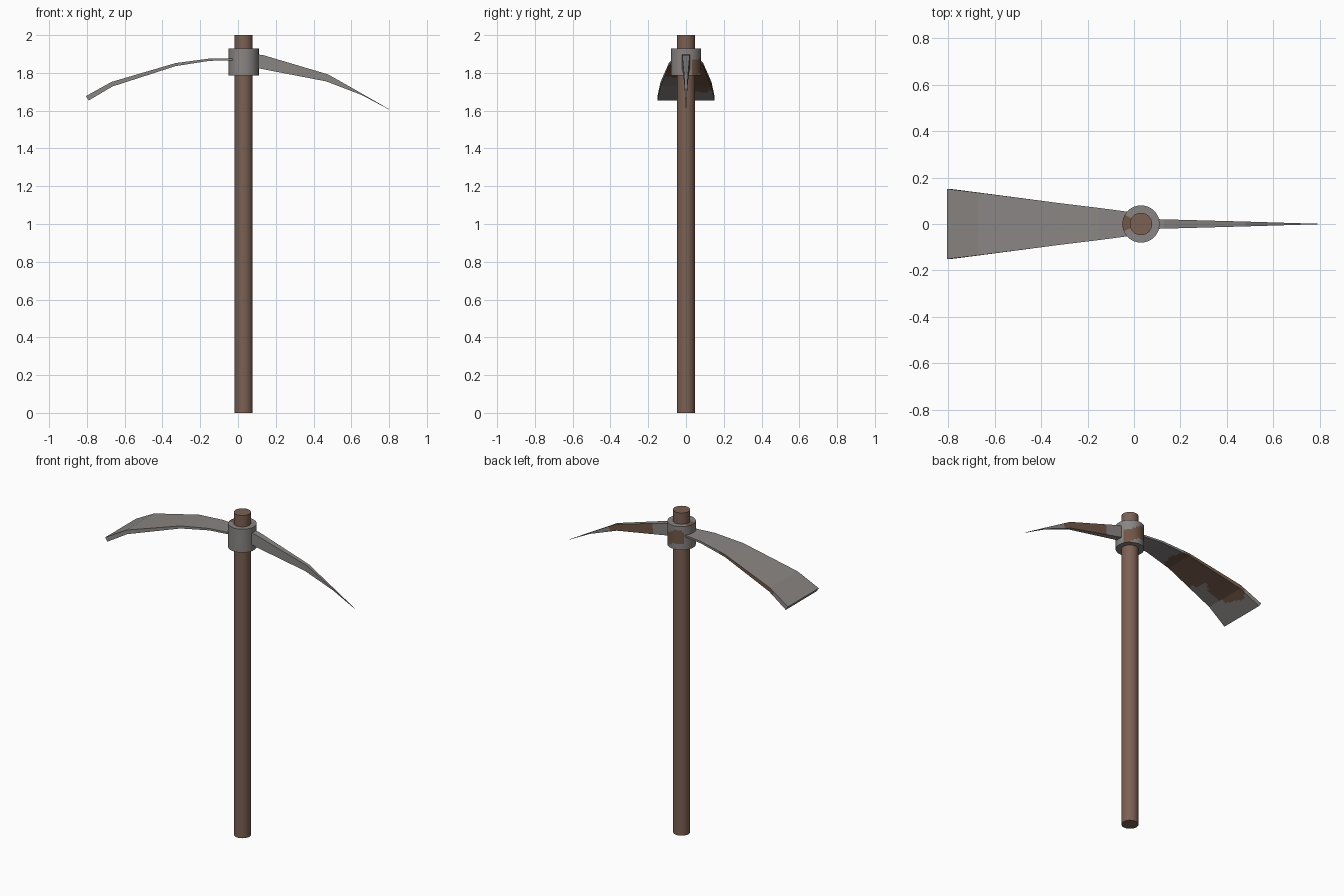
import bpy, bmesh, math

cube = bpy.data.objects.get("Cube")
if cube:
    bpy.data.objects.remove(cube, do_unlink=True)


def material(name, rgb):
    m = bpy.data.materials.new(name)
    m.use_nodes = True
    m.diffuse_color = (*rgb, 1)
    m.node_tree.nodes["Principled BSDF"].inputs["Base Color"].default_value = (*rgb, 1)
    return m


wood = material("brown_wood", (0.20, 0.118, 0.085))
steel = material("grey_steel", (0.25, 0.235, 0.227))
rust = material("brown_rust", (0.165, 0.095, 0.062))
AXIS = 0.03  # x of the handle's axis


def finish(name, bm, mats, rusty=None, smooth=False):
    """Turn a bmesh into an object; faces that pass the rusty rule get slot 1."""
    bmesh.ops.recalc_face_normals(bm, faces=bm.faces)
    bm.normal_update()
    for f in bm.faces:
        if rusty and rusty(f.calc_center_median(), f.normal):
            f.material_index = 1
    mesh = bpy.data.meshes.new(name)
    bm.to_mesh(mesh)
    bm.free()
    for m in mats:
        mesh.materials.append(m)
    ob = bpy.data.objects.new(name, mesh)
    bpy.context.collection.objects.link(ob)
    if smooth:
        bpy.ops.object.select_all(action="DESELECT")
        ob.select_set(True)
        bpy.context.view_layer.objects.active = ob
        bpy.ops.object.shade_smooth_by_angle(angle=math.radians(35))
    return ob


def bridge(bm, loops, closed=False):
    pairs = list(zip(loops, loops[1:]))
    if closed:
        pairs.append((loops[-1], loops[0]))
    for a, b in pairs:
        n = len(a)
        for i in range(n):
            j = (i + 1) % n
            bm.faces.new((a[i], a[j], b[j], b[i]))


def tapered_bar(name, stations, columns, cuts, rusty):
    """Loft flat sections given as (x, top z, bottom x, bottom z, half width)."""
    rows = [stations[0]]
    for a, b in zip(stations, stations[1:]):
        for k in range(1, cuts + 1):
            rows.append([p + (q - p) * k / cuts for p, q in zip(a, b)])
    bm = bmesh.new()
    loops = []
    for x, top, low_x, low, half in rows:
        ys = [half * (2 * i / columns - 1) for i in range(columns + 1)]
        loops.append([bm.verts.new((x, y, top)) for y in ys]
                     + [bm.verts.new((low_x, y, low)) for y in reversed(ys)])
    bridge(bm, loops)
    bm.faces.new(loops[0])
    bm.faces.new(loops[-1])
    return finish(name, bm, [steel, rust], rusty)


# Handle: plain round pole
bm = bmesh.new()
bmesh.ops.create_cone(bm, cap_ends=True, segments=32, radius1=0.048, radius2=0.048, depth=2)
bmesh.ops.translate(bm, verts=bm.verts, vec=(AXIS, 0, 1))
finish("handle", bm, [wood], smooth=True)


# Collar: ring around the handle, rusted at the back and on part of its rim
def collar_rust(c, n):
    angle = math.degrees(math.atan2(c.y, c.x - AXIS)) % 360
    if n.z > 0.5:
        return 150 < angle < 205
    lift = 0.02 * math.sin(math.radians(angle * 2.5))
    return 24 < angle < 132 and 1.805 < c.z + lift < 1.885


profile = [(0.046, 1.785)]
profile += [(0.08, 1.785 + 0.145 * i / 12) for i in range(13)]
profile += [(0.046, 1.93)]
bm = bmesh.new()
rings = []
for r, z in profile:
    rings.append([bm.verts.new((AXIS + r * math.cos(t), r * math.sin(t), z))
                  for t in (math.tau * i / 48 for i in range(48))])
bridge(bm, rings, closed=True)
finish("collar", bm, [steel, rust], collar_rust, smooth=True)

# Spike: narrow pointed arm, rusted on its back side
tapered_bar("spike", [
    (0.09, 1.898, 0.09, 1.828, 0.021),
    (0.13, 1.895, 0.13, 1.82, 0.02),
    (0.477, 1.792, 0.467, 1.755, 0.0105),
    (0.657, 1.69, 0.657, 1.682, 0.005),
    (0.80, 1.608, 0.80, 1.606, 0.0008),
], 1, 8, lambda c, n: n.y > 0.5 and 0.2 < c.x < 0.51)

# Blade: wide curved plate, rusted in patches underneath and along its back edge
patches = [(-0.40, 0.0, 0.13, 0.15), (-0.55, 0.09, 0.17, 0.09), (-0.62, 0.02, 0.08, 0.06)]


def blade_rust(c, n):
    inside = any(((c.x - x) / rx) ** 2 + ((c.y - y) / ry) ** 2 < 1 for x, y, rx, ry in patches)
    return inside and (n.z < -0.3 or n.y > 0.5)


tapered_bar("blade", [
    (-0.02, 1.877, -0.02, 1.866, 0.052),
    (-0.15, 1.876, -0.15, 1.864, 0.069),
    (-0.33, 1.852, -0.33, 1.836, 0.091),
    (-0.67, 1.752, -0.665, 1.728, 0.135),
    (-0.805, 1.677, -0.79, 1.654, 0.151),
], 12, 14, blade_rust)
